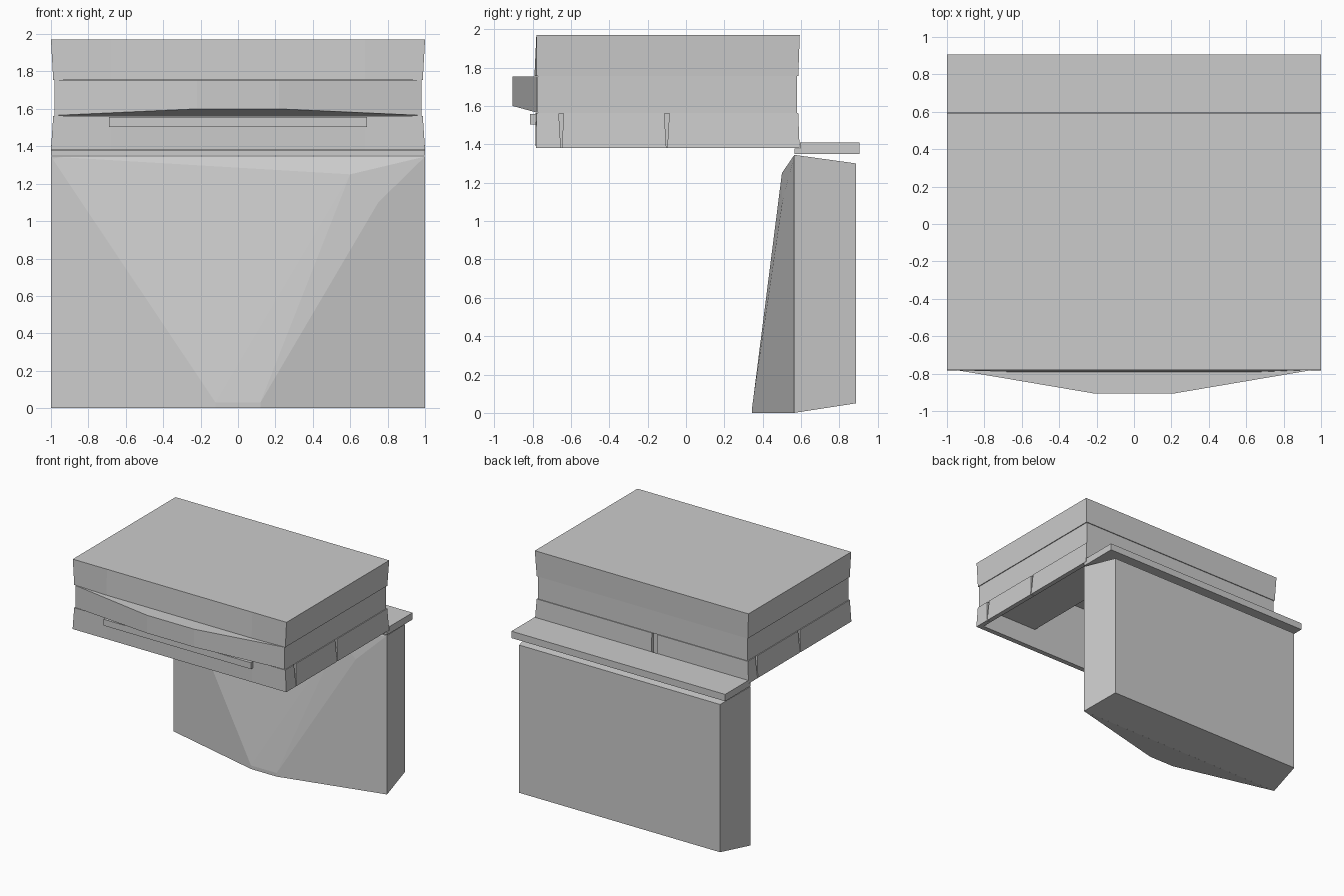
import bpy, bmesh

if "Cube" in bpy.data.objects:
    bpy.data.objects.remove(bpy.data.objects["Cube"])


def make(name, bm):
    bmesh.ops.recalc_face_normals(bm, faces=bm.faces[:])
    me = bpy.data.meshes.new(name)
    bm.to_mesh(me)
    bm.free()
    ob = bpy.data.objects.new(name, me)
    bpy.context.collection.objects.link(ob)
    return ob


def loft(name, rings):
    """Closed solid through rings with equal point counts."""
    bm = bmesh.new()
    vs = [[bm.verts.new(p) for p in r] for r in rings]
    n = len(vs[0])
    for a, b in zip(vs, vs[1:]):
        for i in range(n):
            j = (i + 1) % n
            bm.faces.new((a[i], a[j], b[j], b[i]))
    bm.faces.new(vs[0])
    bm.faces.new(vs[-1])
    return make(name, bm)


def ring(x, front, back, bulge, z):
    """Box plan with a slightly bulged front."""
    return [(-x, back, z), (x, back, z), (x, front, z),
            (.68, front - bulge, z), (-.68, front - bulge, z), (-x, front, z)]


def box(name, x0, x1, y0, y1, z0, z1):
    return loft(name, [[(x0, y0, z), (x1, y0, z), (x1, y1, z), (x0, y1, z)] for z in (z0, z1)])


def cut(ob, cutters):
    """Subtract cutters and keep the resulting mesh."""
    for c in cutters:
        m = ob.modifiers.new("cut", 'BOOLEAN')
        m.operation = 'DIFFERENCE'
        m.solver = 'EXACT'
        m.object = c
    bpy.context.view_layer.update()
    dg = bpy.context.evaluated_depsgraph_get()
    mesh = bpy.data.meshes.new_from_object(ob.evaluated_get(dg))
    ob.modifiers.clear()
    ob.data = mesh


# Cap: flared crown and straight band
crown = loft("crown", [ring(.988, -.778, .585, .012, 1.755), ring(1, -.78, .593, 0, 1.97)])
band = box("band", -.981, .981, -.772, .578, 1.56, 1.756)

# Faceted visor with sloped underside
front = [(-.98, -.77), (.98, -.77), (.98, -.776), (.22, -.905), (-.22, -.905), (-.98, -.776)]
loft("visor", [[(x, y, 1.60 if y < -.8 else 1.565) for x, y in front],
               [(x, y, 1.752) for x, y in front]])
box("front_lip", -.69, .69, -.812, -.77, 1.503, 1.557)

# Lower skirt, hollow from below, with tapered slits
skirt = loft("skirt", [ring(1, -.783, .592, 0, 1.38), ring(.988, -.779, .585, .006, 1.562)])
skirt_cutters = [box("skirt_hollow", -.96, .96, -.74, .55, 1.3, 1.55)]
for side, y in ((1, -.65), (1, -.10), (-1, .47), (-1, -.10)):
    skirt_cutters.append(loft("slit", [
        [(x * side, y - .002, 1.375), (x * side, y + .002, 1.375),
         (x * side, y + .014, 1.58), (x * side, y - .014, 1.58)] for x in (.97, 1.1)]))
skirt_cutters.append(box("back_slit", -.14, -.09, .56, .7, 1.3, 1.58))

# Central opening from the skirt up into the crown
opening = box("opening", -.42, .42, -.74, .55, 1.32, 1.93)
cut(skirt, skirt_cutters + [opening])
cut(band, [opening])
cut(crown, [opening])
for c in skirt_cutters + [opening]:
    bpy.data.objects.remove(c)

# Collar plate behind the skirt
collar = [(.565, 1.35), (.905, 1.35), (.905, 1.408), (.595, 1.408), (.595, 1.378), (.565, 1.378)]
loft("collar_plate", [[(x, y, z) for y, z in collar] for x in (-1, 1)])

# Hanging back panel tapering to the rear, and its faceted inner wedge
loft("back_panel", [[(-x, y, z0), (x, y, z0), (x, y, z1), (-x, y, z1)]
                    for x, y, z0, z1 in ((1, .563, 0, 1.345), (.94, .887, .05, 1.30))])
bm = bmesh.new()
for p in ((-1, .565, 0), (1, .565, 0), (-1, .565, 1.345), (1, .565, 1.345),
          (-.12, .345, 0), (.12, .345, 0), (-.12, .345, .03), (.12, .345, .03),
          (.6, .5, 1.25), (.75, .502, 1.1)):
    bm.verts.new(p)
bmesh.ops.convex_hull(bm, input=bm.verts[:])
make("panel_wedge", bm)
